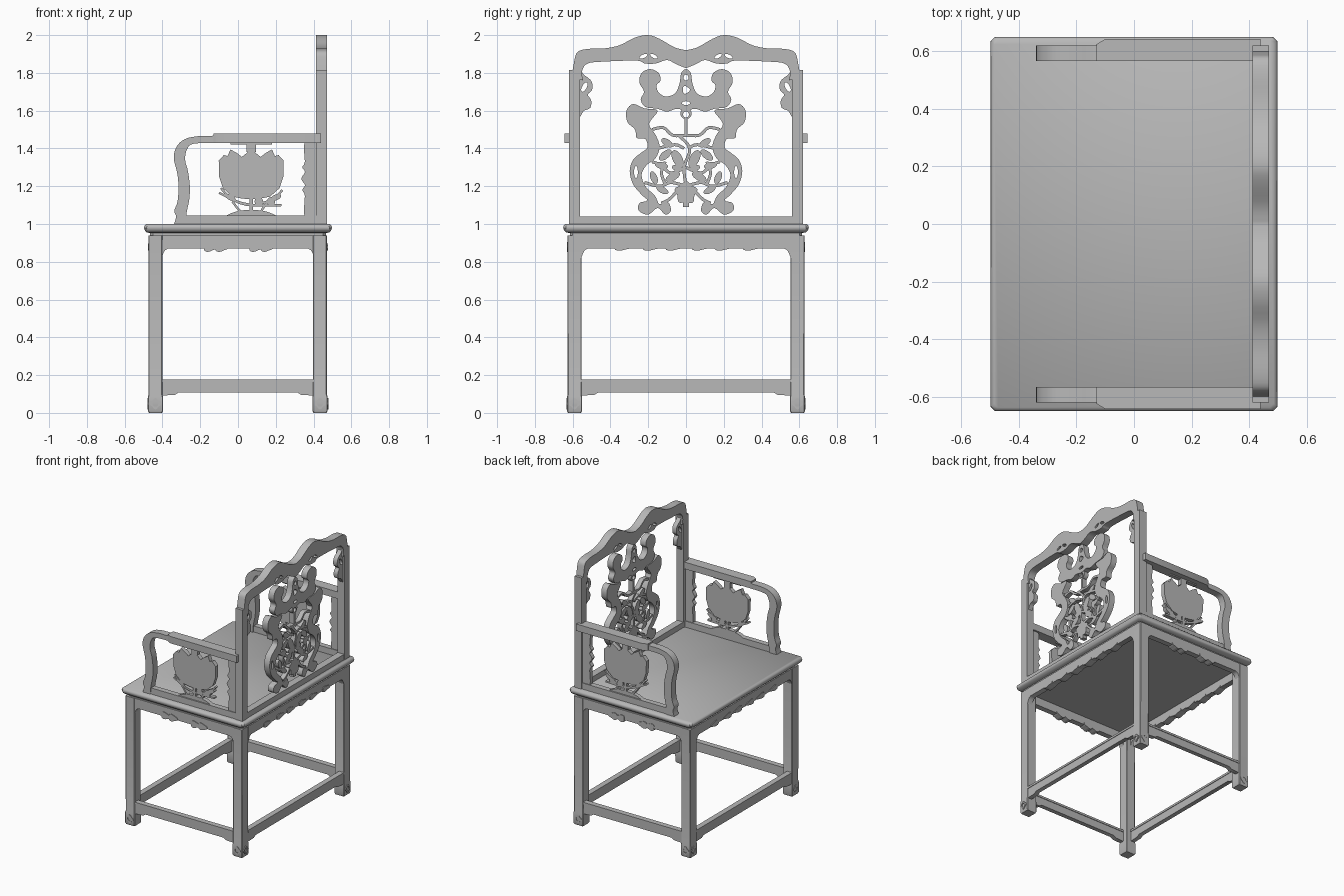
import bpy, bmesh, math
from mathutils import Vector

cube = bpy.data.objects.get("Cube")
if cube:
    bpy.data.objects.remove(cube)

grey = bpy.data.materials.new("plain grey")
grey.use_nodes = True
grey.diffuse_color = (0.48, 0.48, 0.48, 1)
grey.node_tree.nodes["Principled BSDF"].inputs["Base Color"].default_value = grey.diffuse_color

# Each plane maps (u, v, w) to world; w is the thickness direction
PLANES = {
    "side": lambda u, v, w: (w, u, v),
    "end": lambda u, v, w: (u, w, v),
    "top": lambda u, v, w: (u, v, w),
}


def finish(name, bm):
    bmesh.ops.recalc_face_normals(bm, faces=bm.faces)
    mesh = bpy.data.meshes.new(name)
    bm.to_mesh(mesh)
    bm.free()
    mesh.materials.append(grey)
    ob = bpy.data.objects.new(name, mesh)
    bpy.context.collection.objects.link(ob)
    bpy.ops.object.select_all(action="DESELECT")
    ob.select_set(True)
    bpy.context.view_layer.objects.active = ob
    bpy.ops.object.shade_smooth_by_angle(angle=math.radians(35))
    return ob


def plate(name, shapes, plane, low, high):
    """Extrude shapes; each shape is an outline followed by its holes."""
    bm = bmesh.new()
    place = PLANES[plane]
    for loops in shapes:
        edges = []
        for loop in loops:
            vs = [bm.verts.new(place(u, v, low)) for u, v in loop]
            edges += [bm.edges.new((a, b)) for a, b in zip(vs, vs[1:] + vs[:1])]
        bmesh.ops.triangle_fill(bm, edges=edges, use_beauty=True)
    out = bmesh.ops.extrude_face_region(bm, geom=bm.faces[:])
    moved = [g for g in out["geom"] if isinstance(g, bmesh.types.BMVert)]
    bmesh.ops.translate(bm, verts=moved, vec=place(0, 0, high - low))
    return finish(name, bm)


def loft(name, cx, cy, rings, cut):
    """Stack chamfered rectangles given as (half x, half y, z)."""
    bm = bmesh.new()
    rows = []
    for hx, hy, z in rings:
        quarter = [(hx, hy - cut), (hx - cut, hy)]
        pts = quarter + [(-x, y) for x, y in reversed(quarter)]
        pts += [(-x, -y) for x, y in pts]
        rows.append([bm.verts.new((cx + x, cy + y, z)) for x, y in pts])
    for a, b in zip(rows, rows[1:]):
        for i in range(len(a)):
            j = (i + 1) % len(a)
            bm.faces.new((a[i], a[j], b[j], b[i]))
    bm.faces.new(rows[0])
    bm.faces.new(rows[-1])
    return finish(name, bm)


def smooth(pts, steps=4, closed=True):
    """Run a rounded curve through the points."""
    p = [Vector(q) for q in pts]
    n = len(p)
    p = [p[-1]] + p + p[:2] if closed else [p[0]] + p + [p[-1]]
    out = []
    for i in range(n if closed else n - 1):
        a, b, c, d = p[i:i + 4]
        for k in range(steps):
            t = k / steps
            q = b + (c - a) * t / 2 + (a * 2 - b * 5 + c * 4 - d) * t * t / 2
            out.append(tuple(q + (b * 3 - a - c * 3 + d) * t ** 3 / 2))
    return out if closed else out + [tuple(p[-1])]


def flip(loop):
    return [(-u, v) for u, v in loop]


def sym(half):
    """Close a half outline with its mirror image."""
    return half + [(-u, v) for u, v in reversed(half) if u > 0]


def rect(u0, v0, u1, v1):
    return [(u0, v0), (u1, v0), (u1, v1), (u0, v1)]


def blob(u, v, ru, rv, turn=0.0, lobes=0, n=24):
    out = []
    for i in range(n):
        a = math.tau * i / n
        r = 1 + (0.16 * math.cos(lobes * a) if lobes else 0)
        x, y = ru * r * math.cos(a), rv * r * math.sin(a)
        out.append((u + x * math.cos(turn) - y * math.sin(turn),
                    v + x * math.sin(turn) + y * math.cos(turn)))
    return out


def strip(pts, width):
    """Outline of a curved stem."""
    path = [Vector(q) for q in smooth(pts, closed=False)]
    left, right = [], []
    for i, q in enumerate(path):
        d = (path[min(i + 1, len(path) - 1)] - path[max(i - 1, 0)]).normalized()
        side = Vector((-d.y, d.x)) * width / 2
        left.append(tuple(q + side))
        right.append(tuple(q - side))
    return left + right[::-1]


# Seat with a rounded rim
loft("seat", 0, 0, [(.465, .615, .93), (.465, .615, .952), (.483, .635, .956), (.493, .645, .965),
                    (.498, .65, .98), (.495, .647, .992), (.486, .638, 1)], .014)

# Legs and block feet
for x, fx in ((-.437, "front"), (.434, "back")):
    for y, fy in ((-.59, "right"), (.59, "left")):
        loft(f"{fx}_{fy}_leg", x, y, [(.035, .035, 0), (.04, .04, .01), (.04, .04, .085),
                                     (.037, .037, .097), (.037, .038, .94)], .004)
        end, face = math.copysign(.627, y), math.copysign(.474, x)
        ring = [blob(0, .048, .026, .026, 0, 4), blob(0, .048, .015, .015)]
        plate(f"{fx}_{fy}_foot_carving_a", [[[(u + x, v) for u, v in l] for l in ring]],
              "end", end - .006, end + .006)
        plate(f"{fx}_{fy}_foot_carving_b", [[[(u + y, v) for u, v in l] for l in ring]],
              "side", face - .006, face + .006)

# Aprons and stretchers on the four sides
for plane, half, reach, names in (("end", .405, .605, ("right", "left")),
                                  ("side", .555, .452, ("front", "back"))):
    apron = sym([(half, .94), (half, .82), (half - .012, .85), (half - .02, .862), (half - .035, .87)])
    bar = sym([(half, .17), (half, .092), (half - .07, .095), (half - .09, .108)])
    carving = [[blob(s * u, .878, .035, .024, 0, 3)] for s in (-1, 1) for u in (.09, .15)]
    if plane == "side":
        carving = [[blob(s * u, .878, .045, .018, 0, 3)] for s in (-1, 1) for u in (.07, .19, .34)]
    for s, n in zip((-1, 1), names):
        c = s * reach
        plate(n + "_apron", [[apron]], plane, c - .02, c + .02)
        plate(n + "_apron_carving", carving, plane, c - .025, c + .025)
        plate(n + "_stretcher", [[bar]], plane, c - .016, c + .016)
        plate(n + "_stretcher_cap", [[rect(-half, .163, half, .178)]], plane, c - .02, c + .02)

# Arm frames with lotus panels
curve_out = smooth([(-.10, 1.48), (-.14, 1.466), (-.21, 1.465), (-.28, 1.45), (-.325, 1.41), (-.34, 1.35),
                    (-.322, 1.27), (-.315, 1.2), (-.32, 1.12), (-.337, 1.07), (-.328, 1.04), (-.338, 1)],
                   closed=False)
curve_in = smooth([(-.278, 1), (-.272, 1.06), (-.258, 1.13), (-.255, 1.2), (-.265, 1.28), (-.28, 1.34),
                   (-.27, 1.395), (-.235, 1.425), (-.10, 1.43)], closed=False)
bracket = [(.42, 1.43), (.352, 1.43), (.354, 1.33), (.34, 1.30), (.355, 1.275), (.335, 1.24),
           (.355, 1.205), (.34, 1.18), (.354, 1.15), (.352, 1.04), (.42, 1.04)]
lotus_half = [(0, 1.40), (.025, 1.375), (.05, 1.355), (.075, 1.375), (.11, 1.395), (.125, 1.36),
              (.145, 1.365), (.172, 1.335), (.17, 1.25), (.15, 1.19), (.10, 1.145), (.05, 1.135), (0, 1.13)]
mid = .07


def shift(loop):
    return [(u + mid, v) for u, v in loop]


lotus = [[shift(sym(lotus_half))],
         [rect(mid - .025, 1.38, mid + .025, 1.44)], [rect(mid - .11, 1.422, mid + .11, 1.44)],
         [shift(smooth(sym([(0, 1.075), (.06, 1.07), (.11, 1.055), (.12, 1.035)])))],
         [strip([(-.09, 1.19), (-.03, 1.13), (.08, 1.10), (.23, 1.10)], .012)],
         [strip([(.235, 1.18), (.18, 1.13), (.05, 1.10), (-.10, 1.165)], .012)],
         [strip([(-.03, 1.12), (0, 1.08), (.03, 1.05)], .012)],
         [strip([(.16, 1.12), (.13, 1.08), (.12, 1.05)], .012)],
         [strip([(mid, 1.15), (mid, 1.06)], .02)],
         [blob(.2, 1.14, .03, .015, .4)], [blob(-.04, 1.14, .03, .014, -.5)],
         [blob(.11, 1.12, .022, .022)], [blob(.175, 1.12, .022, .022)]]
for s, n in ((-1, "right"), (1, "left")):
    def span(a, b):
        return min(s * a, s * b), max(s * a, s * b)
    plate(n + "_arm_curve", [[curve_out + curve_in]], "end", *span(.567, .62))
    rail = [(-.13, .567), (.44, .567), (.44, .643), (-.10, .643), (-.13, .625)]
    plate(n + "_arm_rail", [[[(u, s * v) for u, v in rail]]], "top", 1.43, 1.48)
    plate(n + "_arm_base", [[rect(-.29, .995, .42, 1.045)]], "end", *span(.575, .615))
    plate(n + "_arm_bracket", [[smooth(bracket, 3)]], "end", *span(.58, .61))
    plate(n + "_lotus_panel", lotus, "end", *span(.575, .605))
    plate(n + "_back_post", [[[(s * u, v) for u, v in rect(.562, .995, .62, 1.815)]]], "side", .412, .47)

# Back frame: base rail, wavy crest and hanging corner brackets
plate("back_base_rail", [[rect(-.57, .995, .57, 1.04)]], "side", .415, .467)
crest_top = smooth([(0, 1.92), (.06, 1.935), (.14, 1.98), (.2, 2), (.27, 1.987), (.35, 1.947),
                    (.43, 1.93), (.52, 1.927), (.575, 1.91), (.592, 1.86), (.605, 1.78)], closed=False)
crest_low = smooth([(.545, 1.76), (.55, 1.81), (.52, 1.85), (.43, 1.86), (.26, 1.865), (.22, 1.85),
                    (.16, 1.85), (.10, 1.868), (.05, 1.845), (0, 1.825)], closed=False)
right_side = crest_top + crest_low
crest = right_side[:-1] + flip(crest_low[::-1]) + flip(crest_top[:0:-1])
holes = [blob(s * u, v, .022, .009, s * t) for s in (-1, 1) for u, v, t in ((.17, 1.888, .5), (.225, 1.888, -.4))]
plate("crest_rail", [[crest] + holes], "side", .412, .47)
corner = smooth([(.57, 1.80), (.535, 1.785), (.50, 1.755), (.497, 1.71), (.52, 1.685), (.502, 1.655),
                 (.507, 1.615), (.54, 1.60), (.57, 1.575)])
gap = blob(.538, 1.725, .012, .028, .5)
plate("corner_brackets", [[corner, gap], [flip(corner), flip(gap)]], "side", .425, .458)

# Carved splat: horned head, side scrolls, then vines and flower
head = smooth(sym([(0, 1.82), (.025, 1.80), (.035, 1.74), (.06, 1.69), (.11, 1.675), (.147, 1.70), (.155, 1.735),
                   (.135, 1.76), (.145, 1.80), (.19, 1.82), (.235, 1.80), (.247, 1.75), (.222, 1.70),
                   (.24, 1.66), (.215, 1.62), (.15, 1.61), (.10, 1.595), (.05, 1.61), (0, 1.60)]))
head_holes = [blob(0, 1.775, .013, .016), blob(0, 1.71, .018, .02, 0, 3), blob(0, 1.64, .022, .01)]
scroll = smooth([(.15, 1.60), (.22, 1.612), (.28, 1.635), (.315, 1.60), (.31, 1.54), (.27, 1.50),
                 (.26, 1.455), (.215, 1.45), (.205, 1.405), (.24, 1.375), (.28, 1.34), (.298, 1.28),
                 (.28, 1.21), (.235, 1.155), (.205, 1.125), (.247, 1.11), (.25, 1.07), (.20, 1.05),
                 (.15, 1.085), (.11, 1.05), (.08, 1.07), (.095, 1.115), (.14, 1.105), (.165, 1.15),
                 (.215, 1.20), (.235, 1.26), (.21, 1.31), (.16, 1.35), (.14, 1.41), (.16, 1.47), (.195, 1.53)])
slot = blob(.265, 1.275, .01, .032)
splat = [[head] + head_holes, [scroll, slot], [flip(scroll), flip(slot)]]
plate("back_splat", splat, "side", .42, .465)

vines = [[blob(0, 1.585, .03, .03), blob(0, 1.58, .016, .016)], [strip([(0, 1.56), (0, 1.46)], .016)],
         [blob(0, 1.165, .055, .055, .3, 5)], [strip([(0, 1.13), (0, 1.09)], .03)],
         [strip([(-.04, 1.47), (.02, 1.40), (-.01, 1.3), (0, 1.2)], .016)]]
stems = [[(0, 1.47), (.07, 1.47), (.12, 1.51), (.18, 1.50)], [(.01, 1.40), (.06, 1.42), (.15, 1.40)],
         [(0, 1.30), (.08, 1.27), (.13, 1.31), (.18, 1.33)], [(0, 1.20), (.08, 1.22), (.14, 1.20), (.22, 1.22)],
         [(.05, 1.17), (.09, 1.13), (.13, 1.11)], [(.11, 1.21), (.13, 1.27), (.11, 1.33)]]
leaves = [(.045, 1.345, .05, .026, 1.1), (.11, 1.365, .04, .02, -.7), (.10, 1.43, .035, .018, .6),
          (.07, 1.25, .042, .02, -.5), (.125, 1.18, .035, .017, .5), (.17, 1.245, .035, .018, 1.2),
          (.13, 1.31, .035, .018, .2), (.045, 1.295, .03, .016, .3)]
for side in (lambda l: l, flip):
    vines += [[side(strip(path, .016))] for path in stems]
    vines += [[side(blob(*leaf))] for leaf in leaves]
plate("splat_vines", vines, "side", .425, .46)
